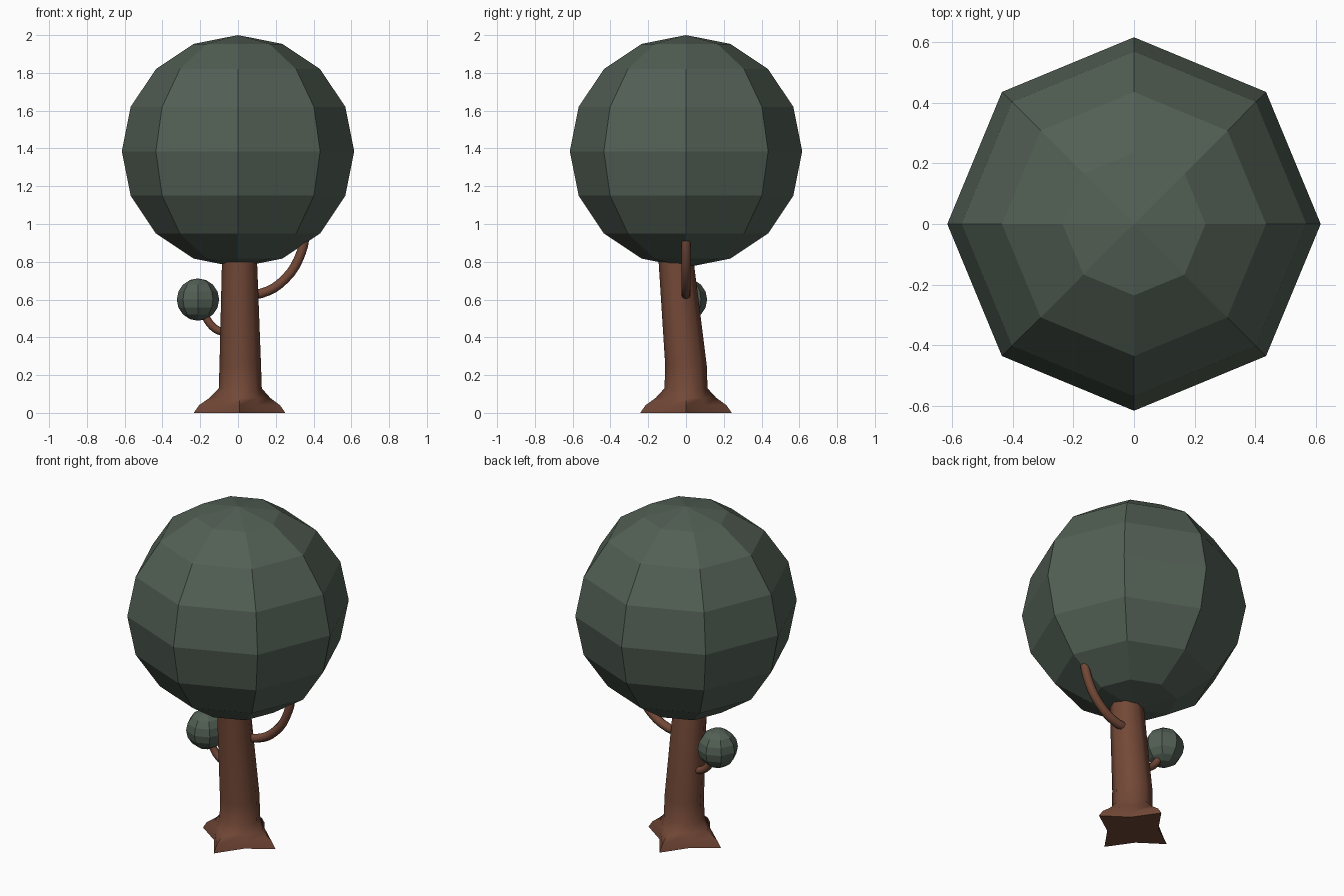
import bpy, bmesh
from math import cos, sin, pi, radians

if "Cube" in bpy.data.objects:
    bpy.data.objects.remove(bpy.data.objects["Cube"])


def material(name, colour):
    m = bpy.data.materials.new(name)
    m.diffuse_color = (*colour, 1)
    m.use_nodes = True
    m.node_tree.nodes["Principled BSDF"].inputs["Base Color"].default_value = m.diffuse_color
    return m


LEAF = material("leaf", (0.085, 0.115, 0.09))
BARK = material("bark", (0.17, 0.065, 0.038))


def activate(obj):
    bpy.ops.object.select_all(action='DESELECT')
    obj.select_set(True)
    bpy.context.view_layer.objects.active = obj


def foliage(name, centre, radius):
    bpy.ops.mesh.primitive_uv_sphere_add(segments=8, ring_count=8, radius=radius, location=centre)
    obj = bpy.context.object
    obj.name = name
    obj.data.materials.append(LEAF)
    bpy.ops.object.shade_flat()


def branch(name, points, radius):
    curve = bpy.data.curves.new(name, 'CURVE')
    curve.dimensions = '3D'
    curve.bevel_depth = radius
    curve.bevel_resolution = 2
    curve.resolution_u = 4
    curve.use_fill_caps = True
    spline = curve.splines.new('BEZIER')
    spline.bezier_points.add(len(points) - 1)
    for bp, (x, z) in zip(spline.bezier_points, points):
        bp.co = (x, 0, z)
        bp.handle_left_type = bp.handle_right_type = 'AUTO'
    obj = bpy.data.objects.new(name, curve)
    bpy.context.collection.objects.link(obj)
    activate(obj)
    bpy.ops.object.convert(target='MESH')
    obj = bpy.context.object
    obj.data.materials.append(BARK)
    bpy.ops.object.shade_smooth_by_angle(angle=radians(60))


def trunk():
    # each ring: height, centre x, centre y, radius at root tips, radius between roots
    rings = [(0, 0.008, 0, 0.242, 0.14), (0.04, 0.008, 0, 0.215, 0.135),
             (0.08, 0.01, 0, 0.16, 0.125), (0.13, 0.012, 0, 0.114, 0.112),
             (0.25, 0.012, 0, 0.11, 0.11), (0.8, 0.008, -0.052, 0.093, 0.093),
             (0.95, 0.007, -0.066, 0.088, 0.088)]
    bm = bmesh.new()
    loops = []
    for z, cx, cy, tip, gap in rings:
        loop = []
        for i in range(8):
            r = gap if i % 2 else tip
            loop.append(bm.verts.new((cx + r * cos(i * pi / 4), cy + r * sin(i * pi / 4), z)))
        loops.append(loop)
    for a, b in zip(loops, loops[1:]):
        for i in range(8):
            j = (i + 1) % 8
            bm.faces.new((a[i], a[j], b[j], b[i]))
    bm.faces.new(loops[0][::-1])
    bm.faces.new(loops[-1])
    mesh = bpy.data.meshes.new("trunk")
    bm.to_mesh(mesh)
    bm.free()
    obj = bpy.data.objects.new("trunk", mesh)
    bpy.context.collection.objects.link(obj)
    mesh.materials.append(BARK)
    activate(obj)
    bpy.ops.object.shade_smooth_by_angle(angle=radians(60))


# Leaning trunk with four flared roots
trunk()

# Large crown and small side tuft
foliage("crown", (0, 0, 1.385), 0.615)
foliage("small_tuft", (-0.212, 0, 0.6), 0.112)

# Curved branches
branch("large_branch", [(0.03, 0.63), (0.12, 0.632), (0.25, 0.71), (0.335, 0.85), (0.36, 0.98)], 0.025)
branch("small_branch", [(-0.03, 0.43), (-0.09, 0.431), (-0.145, 0.468), (-0.178, 0.53), (-0.19, 0.58)], 0.021)
